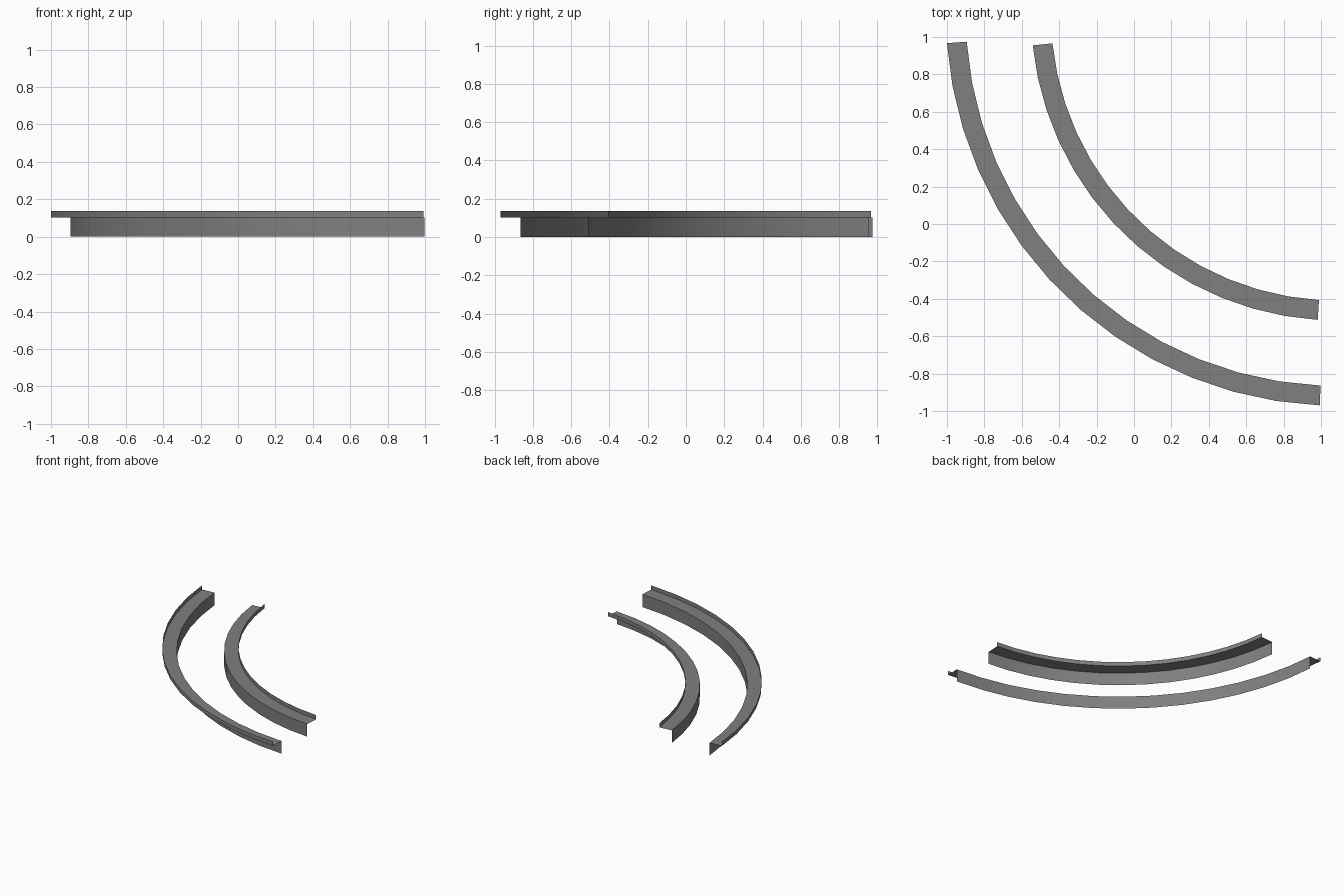
import bpy, bmesh, math

if "Cube" in bpy.data.objects:
    bpy.data.objects.remove(bpy.data.objects["Cube"])

CENTRE = (1.088, 1.122)   # shared centre of both arcs
SEGMENTS = 13

# Dark grey metal
metal = bpy.data.materials.new("dark_grey")
metal.diffuse_color = (0.215, 0.215, 0.215, 1)
metal.use_nodes = True
metal.node_tree.nodes["Principled BSDF"].inputs["Base Color"].default_value = metal.diffuse_color


def curved_rail(name, wall_r, lip_r, start, end):
    """Sweep a thin Z-shaped profile (wall, flat ledge, upright lip) along an arc."""
    profile = [(wall_r, 0.0), (wall_r, 0.103), (lip_r, 0.103), (lip_r, 0.137)]
    bm = bmesh.new()
    rows = []
    for i in range(SEGMENTS + 1):
        a = math.radians(start + (end - start) * i / SEGMENTS)
        rows.append([bm.verts.new((CENTRE[0] + r * math.cos(a),
                                   CENTRE[1] + r * math.sin(a), z))
                     for r, z in profile])
    for p, q in zip(rows, rows[1:]):
        for j in range(len(profile) - 1):
            f = (p[j], q[j], q[j + 1], p[j + 1])
            bm.faces.new(f if lip_r < wall_r else f[::-1])
    mesh = bpy.data.meshes.new(name)
    bm.to_mesh(mesh)
    bm.free()
    mesh.materials.append(metal)
    obj = bpy.data.objects.new(name, mesh)
    bpy.context.collection.objects.link(obj)
    bpy.ops.object.select_all(action='DESELECT')
    obj.select_set(True)
    bpy.context.view_layer.objects.active = obj
    bpy.ops.object.shade_smooth_by_angle(angle=math.radians(30))
    return obj


# Outer rail: wall on the inside of the bend, lip on the outside
curved_rail("outer_rail", 1.988, 2.094, 184.25, 267.4)
# Inner rail: wall on the outside of the bend, lip on the inside
curved_rail("inner_rail", 1.638, 1.532, 185.85, 266.3)
